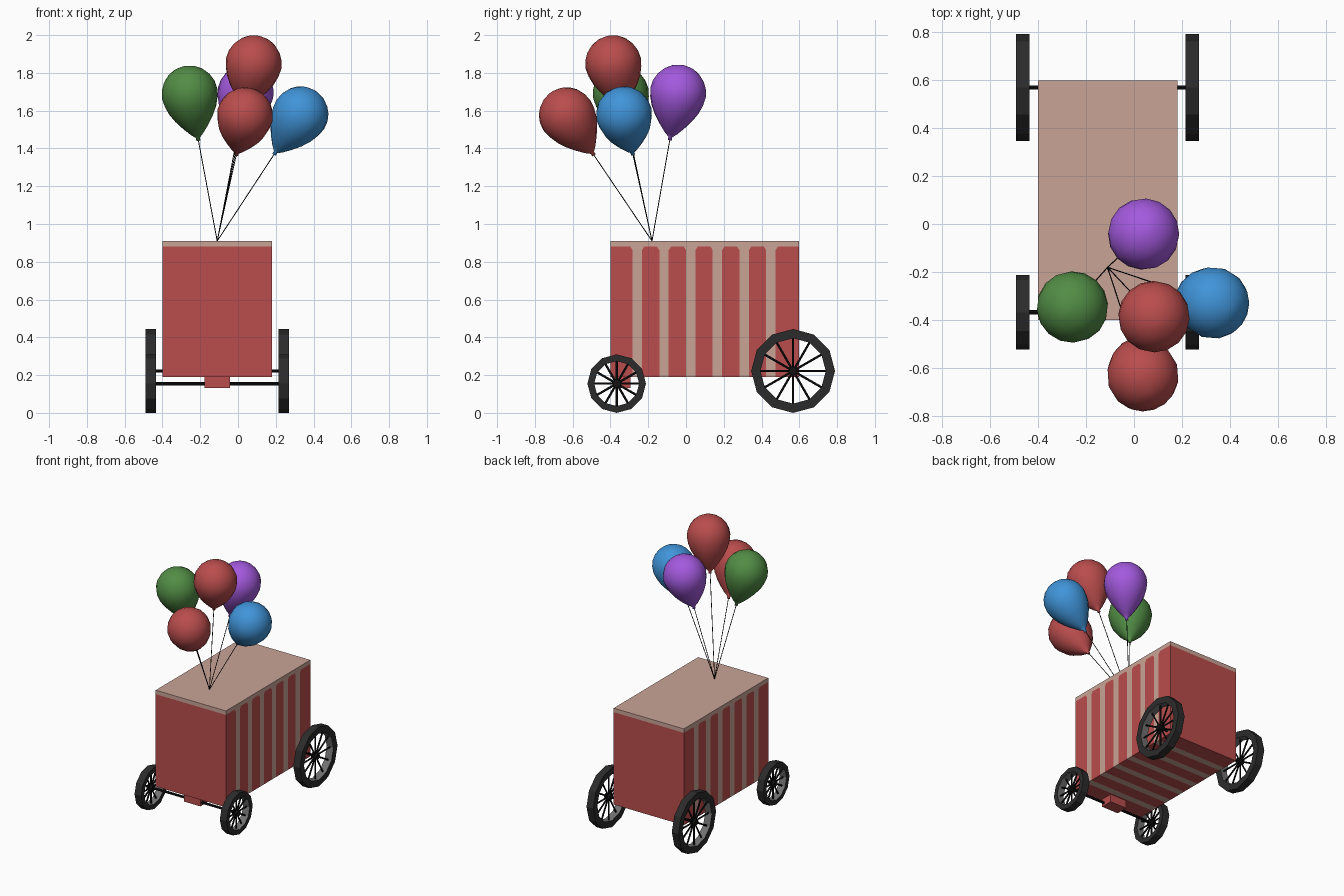
import bpy, bmesh, math
from mathutils import Vector

if "Cube" in bpy.data.objects:
    bpy.data.objects.remove(bpy.data.objects["Cube"])


def material(name, rgb):
    m = bpy.data.materials.new(name)
    lin = [c / 12.92 if c <= 0.04045 else ((c + 0.055) / 1.055) ** 2.4 for c in rgb]
    m.diffuse_color = (*lin, 1)
    m.use_nodes = True
    m.node_tree.nodes["Principled BSDF"].inputs["Base Color"].default_value = m.diffuse_color
    return m


RED = material("red", (0.73, 0.30, 0.30))
CREAM = material("cream", (0.79, 0.64, 0.59))
TYRE = material("tyre black", (0.17, 0.17, 0.17))
RIM = material("rim grey", (0.45, 0.45, 0.45))
BLACK = material("black", (0.07, 0.07, 0.07))
GREEN = material("green", (0.32, 0.55, 0.27))
BLUE = material("blue", (0.25, 0.58, 0.85))
PURPLE = material("purple", (0.64, 0.35, 0.87))


def finish(name, bm, mats, smooth=False):
    bmesh.ops.recalc_face_normals(bm, faces=bm.faces)
    me = bpy.data.meshes.new(name)
    bm.to_mesh(me)
    bm.free()
    for m in mats:
        me.materials.append(m)
    for p in me.polygons:
        p.use_smooth = smooth
    ob = bpy.data.objects.new(name, me)
    bpy.context.collection.objects.link(ob)
    return ob


def rod(bm, a, b, r, sides=6):
    """Cylinder between two points."""
    a, b = Vector(a), Vector(b)
    ret = bmesh.ops.create_cone(bm, cap_ends=True, segments=sides, radius1=r,
                                radius2=r, depth=(b - a).length)
    rot = (b - a).to_track_quat('Z', 'Y')
    for v in ret["verts"]:
        v.co = rot @ v.co + (a + b) / 2


def lathe(bm, profile, sides, origin, axis):
    """Spin (radius, height) points round an axis; returns rings of vertices."""
    rot = Vector(axis).to_track_quat('Z', 'Y')
    rings = []
    for r, h in profile:
        ring = []
        for i in range(sides):
            a = 2 * math.pi * i / sides
            p = Vector((r * math.cos(a), r * math.sin(a), h))
            ring.append(bm.verts.new(rot @ p + Vector(origin)))
        rings.append(ring)
    return rings


def bridge(bm, r1, r2, mat=0):
    n = len(r1)
    for i in range(n):
        f = bm.faces.new((r1[i], r1[(i + 1) % n], r2[(i + 1) % n], r2[i]))
        f.material_index = mat


CX = -0.11  # cart centre line
X0, X1 = -0.40, 0.18
Z0, ZC, ZL, ZT = 0.19, 0.862, 0.88, 0.91

# Cart body: cross-sections along y, stripes wrap the sides and the bottom
cuts = [-0.40]
for k in range(6):
    s = -0.283 + k * 0.1415
    cuts += [s, s + 0.05]
cuts.append(0.597)
bm = bmesh.new()
sections = []
for i, y in enumerate(cuts):
    # stripe tops are chamfered, so the top points shift into the red
    shift = 0 if i in (0, len(cuts) - 1) else (-0.012 if i % 2 else 0.012)
    pts = [(X0, y, ZT), (X0, y + shift, ZL), (X0, y, ZC), (X0, y, Z0),
           (X1, y, Z0), (X1, y, ZC), (X1, y + shift, ZL), (X1, y, ZT)]
    sections.append([bm.verts.new(p) for p in pts])
for i in range(len(cuts) - 1):
    a, b = sections[i], sections[i + 1]
    for j in range(8):
        f = bm.faces.new((a[j], a[(j + 1) % 8], b[(j + 1) % 8], b[j]))
        f.material_index = 1 if j in (0, 6, 7) or i % 2 else 0
for s in (sections[0], sections[-1]):
    bm.faces.new(s[1:7])
    f = bm.faces.new((s[0], s[1], s[6], s[7]))
    f.material_index = 1
finish("cart_body", bm, [RED, CREAM])

# Axle block under the front
bm = bmesh.new()
bmesh.ops.create_cube(bm, size=1)
for v in bm.verts:
    v.co = Vector((CX + v.co.x * 0.137, -0.34 + v.co.y * 0.09, 0.1625 + v.co.z * 0.061))
finish("front_axle_block", bm, [RED])


# Wheels with spokes, hub and axle
def wheel(name, x, y, r, inner):
    c = Vector((x, y, r))
    w = 0.0275
    bm = bmesh.new()
    rings = lathe(bm, [(r, -w), (r, w), (inner, w), (inner, -w)], 12, c, (1, 0, 0))
    for k in range(4):
        bridge(bm, rings[k], rings[(k + 1) % 4], 1 if k == 2 else 0)
    finish(name + "_tyre", bm, [TYRE, RIM])
    bm = bmesh.new()
    for k in range(12):
        a = math.pi * k / 6
        d = Vector((0, math.cos(a), math.sin(a)))
        rod(bm, c + d * 0.01, c + d * (inner + 0.005), 0.006)
    rod(bm, c - Vector((0.022, 0, 0)), c + Vector((0.022, 0, 0)), 0.022, 12)
    finish(name + "_spokes", bm, [BLACK])


for label, y, r, inner in (("front", -0.367, 0.155, 0.119), ("rear", 0.567, 0.222, 0.173)):
    for side, sx in (("left", -1), ("right", 1)):
        wheel(label + "_" + side + "_wheel", CX + sx * 0.3525, y, r, inner)
    bm = bmesh.new()
    rod(bm, (CX - 0.35, y, r), (CX + 0.35, y, r), 0.009, 8)
    finish(label + "_axle", bm, [BLACK])

# Balloons: lathed along the line of their strings
BASE = Vector((CX, -0.18, 0.91))
R = 0.149
profile = [(R * math.cos(math.radians(a)), R * math.sin(math.radians(a)))
           for a in (82, 66, 50, 34, 17, 0)]
profile += [(0.142, -0.045), (0.127, -0.09), (0.102, -0.135), (0.069, -0.18),
            (0.035, -0.22), (0.010, -0.243), (0.011, -0.258)]
balloons = [("green_balloon", GREEN, (-0.256, -0.345, 1.69)),
            ("purple_balloon", PURPLE, (0.04, -0.042, 1.695)),
            ("upper_red_balloon", RED, (0.083, -0.385, 1.85)),
            ("lower_red_balloon", RED, (0.037, -0.63, 1.575)),
            ("blue_balloon", BLUE, (0.33, -0.328, 1.58))]
strings = bmesh.new()
for name, mat, centre in balloons:
    c = Vector(centre)
    d = (c - BASE).normalized()
    bm = bmesh.new()
    rings = lathe(bm, profile, 16, c, d)
    for a, b in zip(rings, rings[1:]):
        bridge(bm, a, b)
    top = bm.verts.new(c + d * R)
    for i in range(16):
        bm.faces.new((rings[0][i], rings[0][(i + 1) % 16], top))
    bm.faces.new(rings[-1])
    finish(name, bm, [mat], True)
    rod(strings, BASE, c - d * 0.25, 0.0025, 5)
finish("balloon_strings", strings, [BLACK])
